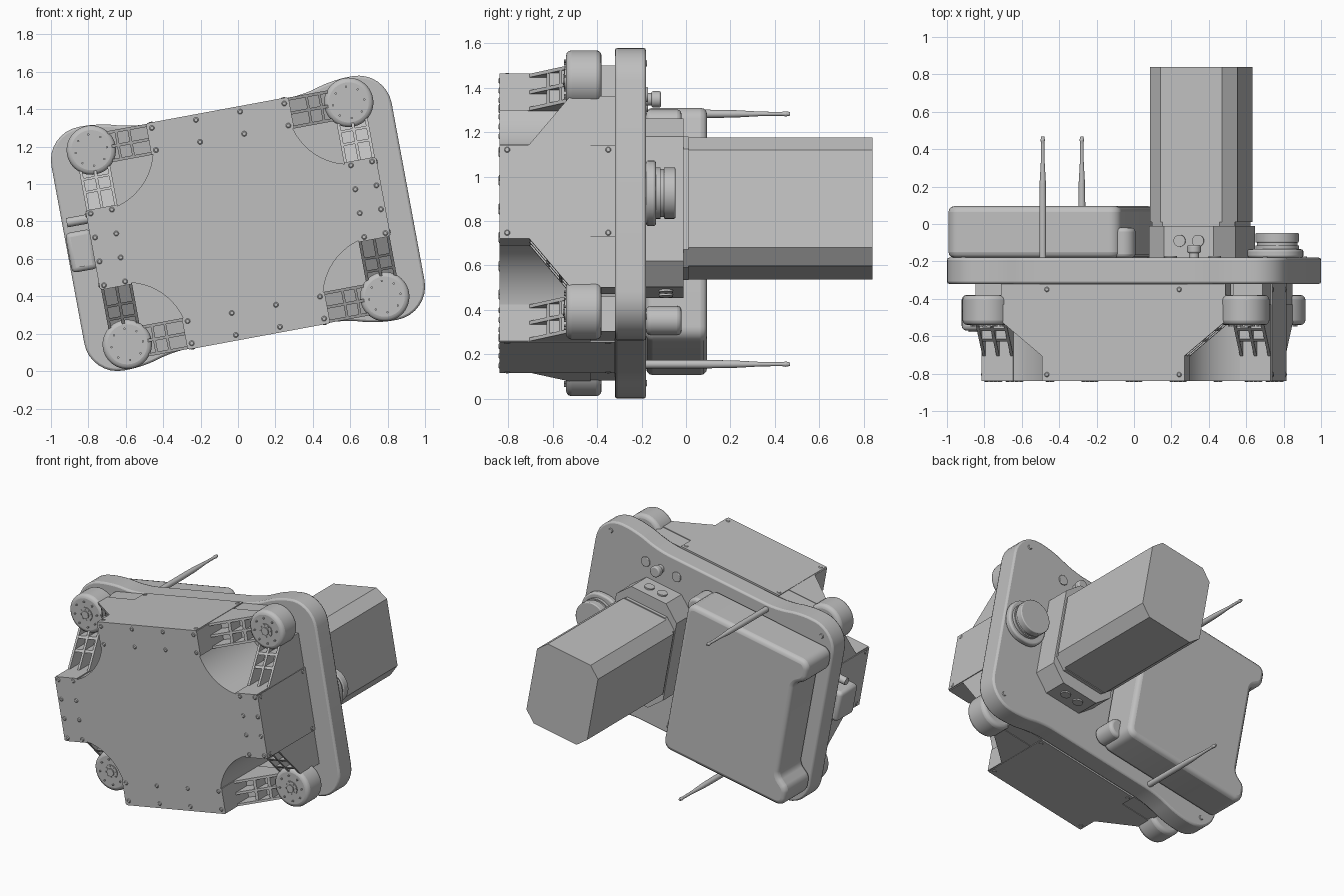
import bpy, bmesh, math
from mathutils import Matrix, Vector

if "Cube" in bpy.data.objects:
    bpy.data.objects.remove(bpy.data.objects["Cube"])

# Whole model is tilted about y; parts are built in the frame (u, y, v)
TILT = Matrix.Translation((0, 0, 0.79)) @ Matrix.Rotation(math.radians(-10.5), 4, 'Y')
CORNERS = [(1, 1), (-1, 1), (-1, -1), (1, -1)]
POD_U, POD_V, CUT_R = 0.70, 0.528, 0.33
FRONT, BACK, SHELF = -0.84, -0.32, -0.18

grey = bpy.data.materials.new("plain_grey")
grey.use_nodes = True
COLOUR = (0.52, 0.52, 0.52, 1)
grey.diffuse_color = COLOUR
grey.node_tree.nodes["Principled BSDF"].inputs["Base Color"].default_value = COLOUR


def finish(name, bm, bevel=0, segments=3):
    bmesh.ops.recalc_face_normals(bm, faces=bm.faces)
    bm.transform(TILT)
    mesh = bpy.data.meshes.new(name)
    bm.to_mesh(mesh)
    bm.free()
    obj = bpy.data.objects.new(name, mesh)
    bpy.context.collection.objects.link(obj)
    mesh.materials.append(grey)
    if bevel:
        mod = obj.modifiers.new("rounding", 'BEVEL')
        mod.width, mod.segments = bevel, segments
        mod.limit_method, mod.angle_limit = 'ANGLE', math.radians(50)
    bpy.ops.object.select_all(action='DESELECT')
    obj.select_set(True)
    bpy.context.view_layer.objects.active = obj
    bpy.ops.object.shade_smooth_by_angle(angle=math.radians(35))
    return obj


def extrude(bm, points, offset):
    """Solid from a flat outline of 3D points, pushed along offset."""
    face = bm.faces.new([bm.verts.new(p) for p in points])
    new = bmesh.ops.extrude_face_region(bm, geom=[face], use_keep_orig=True)["geom"]
    bmesh.ops.translate(bm, vec=offset, verts=[g for g in new if isinstance(g, bmesh.types.BMVert)])


def prism(name, outline, y0, y1, bevel=0, segments=3):
    bm = bmesh.new()
    extrude(bm, [(u, y0, v) for u, v in outline], (0, y1 - y0, 0))
    return finish(name, bm, bevel, segments)


def rod(bm, start, end, r1, r2=None, sides=32):
    a, b = Vector(start), Vector(end)
    turn = (b - a).to_track_quat('Z', 'Y').to_matrix().to_4x4()
    bmesh.ops.create_cone(bm, cap_ends=True, segments=sides, radius1=r1,
                          radius2=r1 if r2 is None else r2, depth=(b - a).length,
                          matrix=Matrix.Translation((a + b) / 2) @ turn)


def disc(name, u, v, r, y0, y1, bevel=0):
    bm = bmesh.new()
    rod(bm, (u, y0, v), (u, y1, v), r, sides=48)
    return finish(name, bm, bevel)


def box(u0, u1, v0, v1):
    return [(u0, v0), (u1, v0), (u1, v1), (u0, v1)]


def fillet(points, radii, steps=8):
    """Round the corners of an outline with smooth curves."""
    out = []
    for i, p in enumerate(points):
        p = Vector(p)
        r = radii[i] if isinstance(radii, list) else radii
        a = p + (Vector(points[i - 1]) - p).normalized() * r
        b = p + (Vector(points[(i + 1) % len(points)]) - p).normalized() * r
        ha, hb = a.lerp(p, 0.55), b.lerp(p, 0.55)
        for k in range(steps + 1):
            t = k / steps
            s = 1 - t
            out.append(tuple(a * s**3 + ha * 3 * s * s * t + hb * 3 * s * t * t + b * t**3))
    return out


def four_way(quarter):
    """Mirror a right-to-top quarter outline into a closed loop."""
    out = []
    for su, sv in CORNERS:
        part = [(su * u, sv * v) for u, v in quarter]
        out += part if su * sv > 0 else part[::-1]
    return out


# Main block with a round bay at each corner
HALF_U, HALF_V = 0.79, 0.615
a0 = math.atan2(-math.sqrt(CUT_R**2 - (HALF_U - POD_U)**2), HALF_U - POD_U)
a1 = math.atan2(HALF_V - POD_V, -math.sqrt(CUT_R**2 - (HALF_V - POD_V)**2)) - 2 * math.pi
bay = [(POD_U + CUT_R * math.cos(a), POD_V + CUT_R * math.sin(a))
       for a in (a0 + (a1 - a0) * k / 20 for k in range(21))]
prism("main_block", four_way(bay), FRONT, BACK)

# Mounting plate with raised ears
ears = [(0.925, 0.662), (0.64, 0.662), (0.46, 0.61)]
ear_curve = fillet(four_way(ears), [0.18, 0.08, 0.08, 0.08, 0.08, 0.18] * 2)
prism("mounting_plate", ear_curve, BACK, SHELF, 0.012, 2)

# Corner pods, hubs and ladder arms
for su, sv in CORNERS:
    side = ("upper" if sv > 0 else "lower") + ("_left" if su > 0 else "_right")
    cu, cv = su * POD_U, sv * POD_V
    disc("pod_" + side, cu, cv, 0.132, -0.54, -0.38, 0.025)
    bm = bmesh.new()
    rod(bm, (cu, -0.54, cv), (cu, -0.546, cv), 0.048)
    rod(bm, (cu, -0.54, cv), (cu, -0.554, cv), 0.026)
    for k in range(8):
        a = k * math.pi / 4
        for r, size in ((0.038, 0.005), (0.085, 0.006)):
            p = (cu + r * math.cos(a), cv + r * math.sin(a))
            rod(bm, (p[0], -0.54, p[1]), (p[0], -0.549, p[1]), size, sides=10)
    finish("hub_" + side, bm)

    for along_u in (True, False):
        def at(r, y, w):
            return (cu - su * r, y, cv + w) if along_u else (cu + w, y, cv - sv * r)
        bm = bmesh.new()

        def slab(profile, w0, w1):
            extrude(bm, [at(r, y, w0) for r, y in profile],
                    Vector(at(0, 0, w1)) - Vector(at(0, 0, w0)))
        # recessed floor, wall pad, rails, cross bars
        slab([(0.09, -0.45), (0.09, BACK), (0.34, BACK), (0.34, -0.60)], -0.08, 0.08)
        slab([(0.312, FRONT), (0.312, -0.5), (0.34, -0.5), (0.34, FRONT)], -0.083, 0.083)
        for w in (-0.076, 0, 0.076):
            slab([(0.09, -0.52), (0.09, -0.43), (0.33, -0.43), (0.33, -0.72)],
                 w - 0.008, w + 0.008)
        for r, y in ((0.14, -0.56), (0.21, -0.615)):
            slab([(r, y), (r, -0.44), (r + 0.014, -0.44), (r + 0.014, y - 0.012)], -0.08, 0.08)
        finish("arm_" + side + ("_a" if along_u else "_b"), bm)

# Screws on the block faces and plate
bm = bmesh.new()
spots = [(u, s * v) for s in (1, -1) for v in (0.585, 0.465) for u in (-0.36, -0.12, 0.12, 0.36)]
spots += [(s * u, v) for s in (1, -1) for u in (0.765, 0.65) for v in (-0.195, -0.065, 0.065, 0.195)]
for u, v in spots:
    rod(bm, (u, FRONT, v), (u, FRONT - 0.004, v), 0.014, 0.009, 14)
for s in (1, -1):
    for t in (1, -1):
        for y in (-0.805, -0.35):
            rod(bm, (t * 0.36, y, s * HALF_V), (t * 0.36, y, s * (HALF_V + 0.004)), 0.013, 0.009, 14)
            rod(bm, (s * HALF_U, y, t * 0.19), (s * (HALF_U + 0.004), y, t * 0.19), 0.013, 0.009, 14)
        rod(bm, (s * 0.82, SHELF, t * 0.58), (s * 0.82, SHELF + 0.005, t * 0.58), 0.016, 0.012, 14)
finish("screws", bm)

# Side camera on the right of the block
prism("side_camera_body", box(-0.92, -0.78, -0.10, 0.115), -0.57, -0.38, 0.025)
bm = bmesh.new()
for v in (-0.05, 0.06):
    rod(bm, (-0.86, -0.57, v), (-0.86, -0.578, v), 0.028)
rod(bm, (-0.78, -0.45, 0.17), (-0.90, -0.45, 0.17), 0.025)
finish("side_camera_fittings", bm)

# Rear electronics enclosure with a recessed right side
case = [(0.02, -0.535), (0.02, 0.535), (-0.92, 0.535), (-0.92, 0.40),
        (-0.84, 0.34), (-0.84, -0.34), (-0.92, -0.40), (-0.92, -0.535)]
prism("rear_enclosure", fillet(case, [0.06, 0.06, 0.06, 0.03, 0.03, 0.03, 0.03, 0.06], 6),
      SHELF, 0.095, 0.03)
for s, word in ((1, "upper"), (-1, "lower")):
    disc("enclosure_lug_" + word, 0.025, s * 0.45, 0.065, SHELF, -0.02, 0.02)

# Rear battery pack on its neck
def chamfered(cu, a, b, k):
    return [(cu + u, v) for u, v in four_way([(a, b - k), (a - k, b)])]


prism("battery_neck", chamfered(0.37, 0.235, 0.385, 0.10), SHELF, -0.012)
prism("battery_collar", chamfered(0.366, 0.225, 0.30, 0.07), -0.012, 0.012)
prism("battery_pack", chamfered(0.366, 0.237, 0.294, 0.07), 0.012, 0.84)
bm = bmesh.new()
for s in (1, -1):
    for u in (0.32, 0.42):
        rod(bm, (u, -0.09, s * 0.38), (u, -0.09, s * 0.395), 0.032)
finish("neck_connectors", bm)

# Rear lens
prism("lens_base", fillet(box(0.62, 0.915, -0.15, 0.14), 0.13), SHELF, -0.135, 0.012)
disc("lens_barrel", 0.777, -0.006, 0.116, -0.135, -0.115)
disc("lens_neck", 0.777, -0.006, 0.108, -0.115, -0.10)
disc("lens_ring", 0.777, -0.006, 0.116, -0.10, -0.048, 0.006)

# Rear knob and buttons
disc("knob_stem", 0.417, 0.49, 0.028, SHELF, -0.14)
disc("knob_cap", 0.417, 0.49, 0.037, -0.155, -0.113, 0.008)
for i, u in enumerate((0.29, 0.53)):
    disc("button_%d" % (i + 1), u, 0.49, 0.034, SHELF, -0.17, 0.004)

# Antennas
for s, word in ((1, "upper"), (-1, "lower")):
    bm = bmesh.new()
    stations = [(SHELF, 0.019), (0.1, 0.019), (0.22, 0.017), (0.34, 0.010), (0.43, 0.009), (0.45, 0.012), (0.468, 0.008)]
    for (y0, r0), (y1, r1) in zip(stations, stations[1:]):
        rod(bm, (-0.39, y0, s * 0.573), (-0.39, y1, s * 0.573), r0, r1, 16)
    finish("antenna_" + word, bm)
